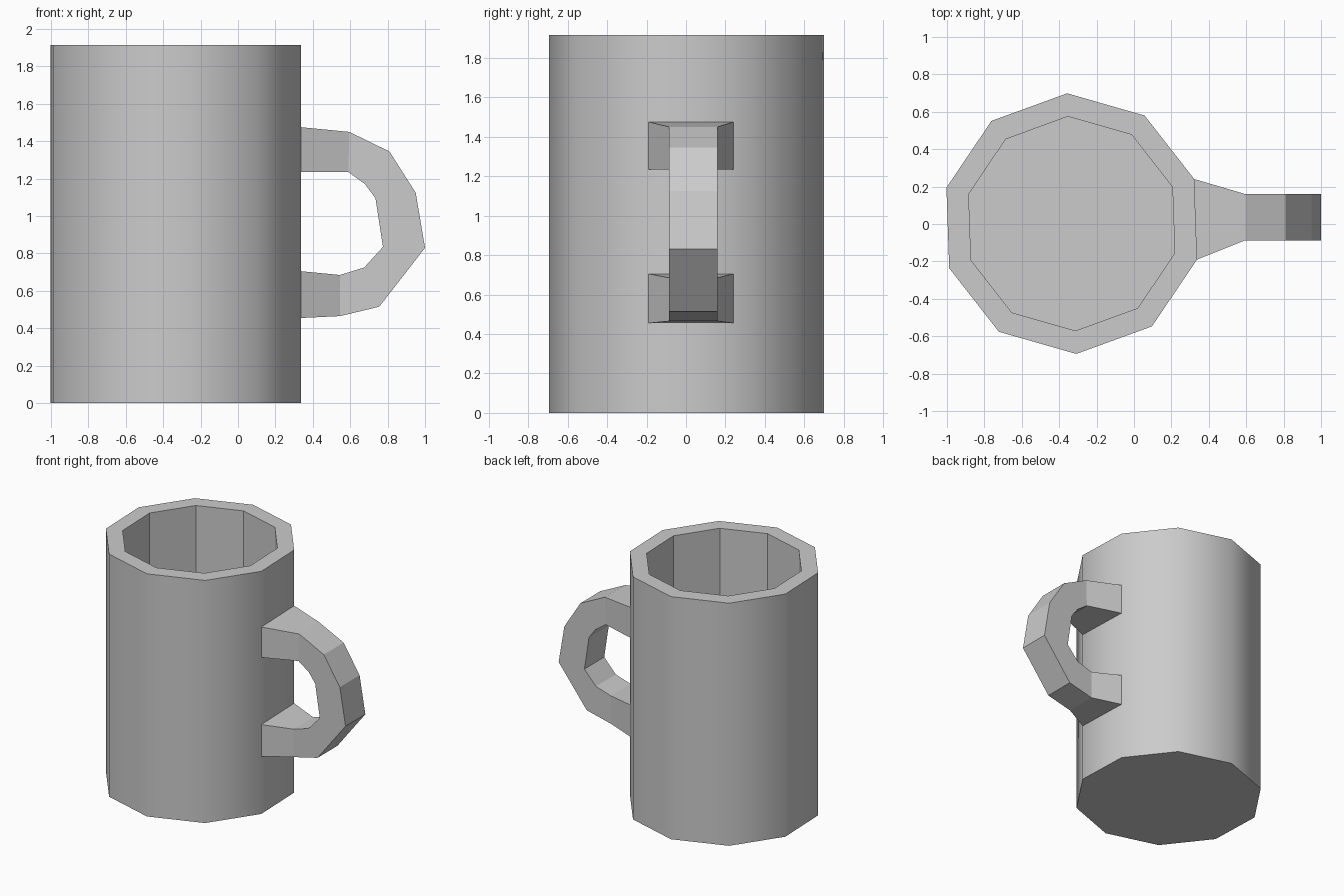
import bpy, bmesh
from math import radians, cos, sin

if "Cube" in bpy.data.objects:
    bpy.data.objects.remove(bpy.data.objects["Cube"])

CX, CY = -0.333, 0.002     # axis of the cup
R_OUT, R_IN = 0.697, 0.573
HEIGHT, FLOOR = 1.915, 0.12
SIDES, TURN = 10, 20       # one flat side lies between -16 and 20 degrees


def corner(radius, i):
    a = radians(TURN + i * 360 / SIDES)
    return CX + radius * cos(a), CY + radius * sin(a)


def bridge(bm, a, b):
    n = len(a)
    return [bm.faces.new((a[i], a[(i + 1) % n], b[(i + 1) % n], b[i])) for i in range(n)]


def finish(bm, name):
    bmesh.ops.recalc_face_normals(bm, faces=bm.faces)
    mesh = bpy.data.meshes.new(name)
    bm.to_mesh(mesh)
    bm.free()
    obj = bpy.data.objects.new(name, mesh)
    bpy.context.collection.objects.link(obj)
    return obj


# Cup body: hollow ten-sided shell, smooth outside and faceted inside
bm = bmesh.new()
rings = [[bm.verts.new((*corner(r, i), z)) for i in range(SIDES)]
         for r, z in ((R_OUT, 0), (R_OUT, HEIGHT), (R_IN, HEIGHT), (R_IN, FLOOR))]
outer = bridge(bm, rings[0], rings[1])
bridge(bm, rings[1], rings[2])
bridge(bm, rings[2], rings[3])
bm.faces.new(rings[0])
bm.faces.new(rings[3])
for f in outer:
    f.smooth = True
for e in bm.edges:
    e.smooth = all(f.smooth for f in e.link_faces)
finish(bm, "cup_body")

# Handle: box sections (outer x, outer z, inner x, inner z) swept from top to bottom
sections = [
    (0.595, 1.45, 0.59, 1.235), (0.81, 1.345, 0.68, 1.17),
    (0.95, 1.125, 0.735, 1.095), (1.0, 0.83, 0.775, 0.835),
    (0.755, 0.515, 0.675, 0.725), (0.545, 0.465, 0.545, 0.685),
]
Y_FRONT, Y_BACK = -0.087, 0.16
(xb, yb), (xf, yf) = corner(R_OUT, 0), corner(R_OUT, -1)


def root(z_out, z_in, sink):
    # section spanning a whole side of the cup, optionally sunk into the wall
    return [(xf - sink, yf, z_out), (xb - sink, yb, z_out),
            (xb - sink, yb, z_in), (xf - sink, yf, z_in)]


loops = [root(1.475, 1.235, 0.04), root(1.475, 1.235, 0)]
loops += [[(xo, Y_FRONT, zo), (xo, Y_BACK, zo), (xi, Y_BACK, zi), (xi, Y_FRONT, zi)]
          for xo, zo, xi, zi in sections]
loops += [root(0.455, 0.705, 0), root(0.455, 0.705, 0.04)]

bm = bmesh.new()
rings = [[bm.verts.new(p) for p in loop] for loop in loops]
for a, b in zip(rings, rings[1:]):
    bridge(bm, a, b)
bm.faces.new(rings[0])
bm.faces.new(rings[-1])
finish(bm, "handle")
